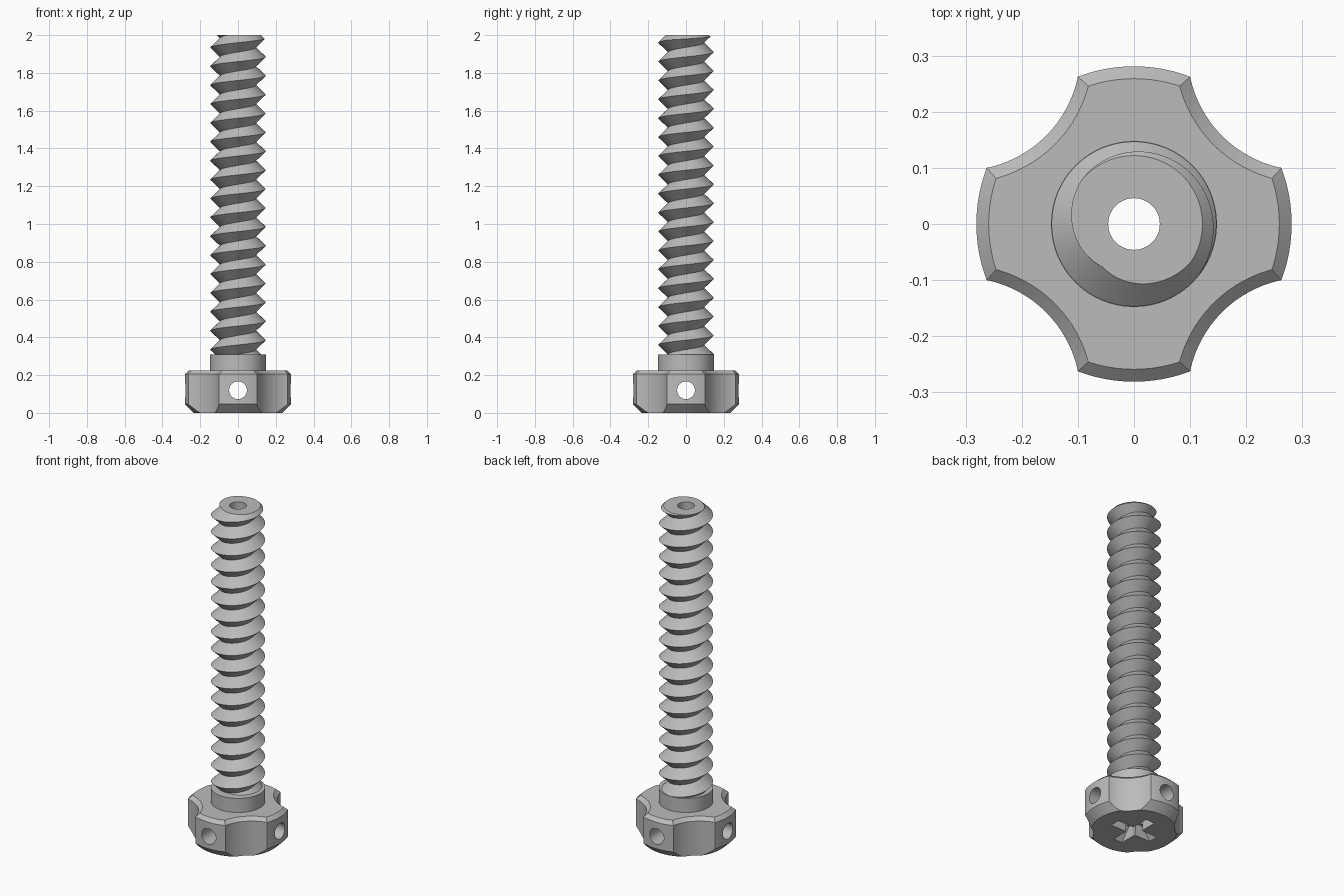
import bpy, bmesh, math
from math import cos, sin, pi, radians
from mathutils import Matrix

if "Cube" in bpy.data.objects:
    bpy.data.objects.remove(bpy.data.objects["Cube"])

HEAD_R, HEAD_H, COLLAR_R, COLLAR_TOP = 0.281, 0.225, 0.148, 0.31
BORE_R, CREST_R, ROOT_R, PITCH = 0.046, 0.147, 0.095, 0.1
SEG = 64

grey = bpy.data.materials.new("light_grey")
grey.use_nodes = True
grey.diffuse_color = (0.5, 0.5, 0.5, 1)
grey.node_tree.nodes["Principled BSDF"].inputs["Base Color"].default_value = (0.5, 0.5, 0.5, 1)


def finish(bm, name):
    bmesh.ops.recalc_face_normals(bm, faces=bm.faces)
    me = bpy.data.meshes.new(name)
    bm.to_mesh(me)
    bm.free()
    me.materials.append(grey)
    ob = bpy.data.objects.new(name, me)
    bpy.context.collection.objects.link(ob)
    return ob


def revolve(name, profile):
    """Spin a closed (radius, z) profile around the z axis."""
    bm = bmesh.new()
    rings = [[bm.verts.new((r * cos(2 * pi * i / SEG), r * sin(2 * pi * i / SEG), z))
              for r, z in profile] for i in range(SEG)]
    n = len(profile)
    for i in range(SEG):
        a, b = rings[i], rings[(i + 1) % SEG]
        for j in range(n):
            k = (j + 1) % n
            bm.faces.new((a[j], b[j], b[k], a[k]))
    return finish(bm, name)


def rod(name, radius, length, matrix):
    bm = bmesh.new()
    bmesh.ops.create_cone(bm, cap_ends=True, segments=40, radius1=radius,
                          radius2=radius, depth=length, matrix=matrix)
    return finish(bm, name)


def prism(name, points, bottom, top):
    bm = bmesh.new()
    low = [bm.verts.new((x, y, bottom)) for x, y in points]
    high = [bm.verts.new((x, y, top)) for x, y in points]
    bm.faces.new(low)
    cap = bm.faces.new(high)
    for i in range(len(points)):
        j = (i + 1) % len(points)
        bm.faces.new((low[i], low[j], high[j], high[i]))
    return bm, cap


def cut(ob, tool, operation="DIFFERENCE"):
    """Apply a boolean and discard the tool."""
    mod = ob.modifiers.new("cut", "BOOLEAN")
    mod.operation, mod.solver, mod.object = operation, "EXACT", tool
    bpy.context.view_layer.update()
    graph = bpy.context.evaluated_depsgraph_get()
    me = bpy.data.meshes.new_from_object(ob.evaluated_get(graph))
    ob.modifiers.clear()
    ob.data = me
    bpy.data.objects.remove(tool)


# Head: four lobes separated by concave scallops, chamfered on top
SCALLOP_D, SCALLOP_R = 0.432, 0.21
half = math.atan2(0.1, 0.2625)
sweep = math.asin(HEAD_R * sin(pi / 4 - half) / SCALLOP_R)
outline = []
for q in range(4):
    base = q * pi / 2
    for i in range(13):
        a = base - half + 2 * half * i / 12
        outline.append((HEAD_R * cos(a), HEAD_R * sin(a)))
    diag = base + pi / 4
    for i in range(1, 16):
        a = diag + pi + sweep - 2 * sweep * i / 16
        outline.append((SCALLOP_D * cos(diag) + SCALLOP_R * cos(a),
                        SCALLOP_D * sin(diag) + SCALLOP_R * sin(a)))
bm, cap = prism("head", outline, 0, HEAD_H - 0.02)
bmesh.ops.recalc_face_normals(bm, faces=bm.faces)
bmesh.ops.inset_region(bm, faces=[cap], thickness=0.022, depth=0.02, use_even_offset=True)
head = finish(bm, "head")

# Conical lower edge and central bore in one envelope
cut(head, revolve("envelope", [(BORE_R, -0.0), (0.235, -0.0), (0.285, 0.05),
                               (0.35, 0.05), (0.35, 0.3), (BORE_R, 0.3)]), "INTERSECT")

# Crossed side holes
for axis in "XY":
    cut(head, rod("side_hole", 0.047, 1, Matrix.Translation((0, 0, 0.12)) @
                  Matrix.Rotation(pi / 2, 4, axis)))

# Cross drive recess underneath, with tapering arms
for turn in (0, pi / 2):
    bm, _ = prism("drive_slot", [(-0.145, -0.01), (0.145, -0.01), (0.08, 0.075), (-0.08, 0.075)],
                  -0.03, 0.03)
    bm.transform(Matrix.Rotation(turn, 4, "Z") @ Matrix.Rotation(pi / 2, 4, "X"))
    cut(head, finish(bm, "drive_slot"))

# Plain collar under the thread
collar = revolve("collar", [(BORE_R, HEAD_H - 0.01), (COLLAR_R, HEAD_H - 0.01),
                            (COLLAR_R, COLLAR_TOP), (BORE_R, COLLAR_TOP)])

# Threaded shaft: right-handed helix of alternating crests and roots
bm = bmesh.new()
columns = []
TURNS = 21
for i in range(SEG):
    a = 2 * pi * i / SEG
    start = 0.135 + PITCH * (a - pi) / (2 * pi)
    columns.append([bm.verts.new((r * cos(a), r * sin(a), start + PITCH * k / 2))
                    for k in range(2 * TURNS) for r in [ROOT_R if k % 2 else CREST_R]])
for i in range(SEG):
    a = columns[i]
    b = columns[i + 1] if i + 1 < SEG else columns[0][2:]   # seam climbs one pitch
    for k in range(min(len(a), len(b)) - 1):
        bm.faces.new((a[k], b[k], b[k + 1], a[k + 1]))
for z, up in ((0.26, -1), (2.04, 1)):
    bmesh.ops.bisect_plane(bm, geom=bm.verts[:] + bm.edges[:] + bm.faces[:],
                           plane_co=(0, 0, z), plane_no=(0, 0, up), clear_outer=True)
    rim = [e for e in bm.edges if e.is_boundary and
           all(abs(v.co.z - z) < 1e-4 for v in e.verts)]
    bmesh.ops.contextual_create(bm, geom=rim)
shaft = finish(bm, "threaded_shaft")

# Bore the shaft and chamfer its tip
cut(shaft, revolve("shaft_envelope", [(BORE_R, 0.28), (0.2, 0.28), (0.2, 1.92),
                                      (0.122, 2.0), (BORE_R, 2.0)]), "INTERSECT")

# Smooth curved walls, keep machined edges sharp
for ob in (head, collar, shaft):
    bpy.ops.object.select_all(action="DESELECT")
    ob.select_set(True)
    bpy.context.view_layer.objects.active = ob
    bpy.ops.object.shade_smooth_by_angle(angle=radians(25))
